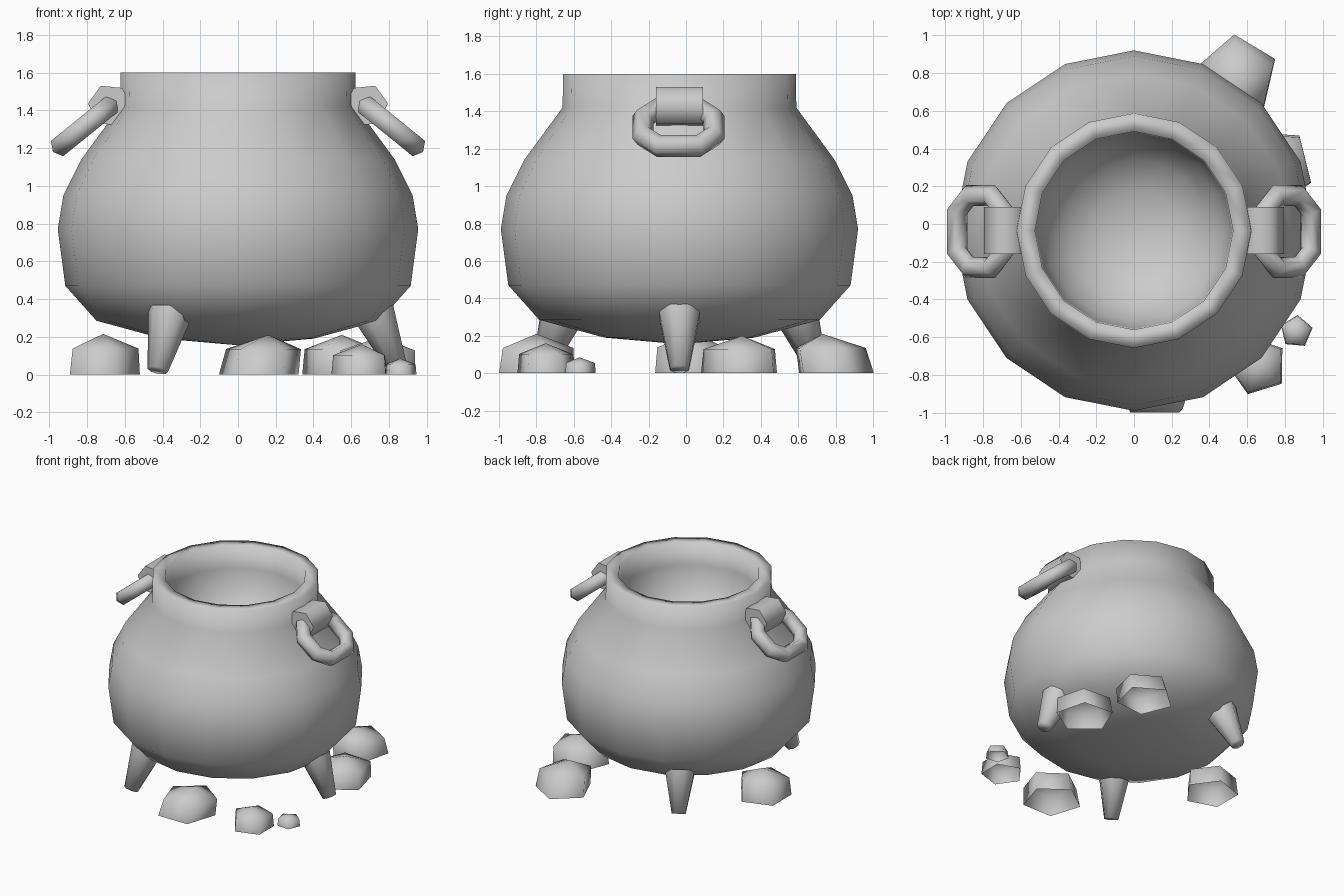
import bpy, bmesh, math
from mathutils import Vector, Matrix

if "Cube" in bpy.data.objects:
    bpy.data.objects.remove(bpy.data.objects["Cube"])

CY = -0.035  # pot axis offset in y


def loft(name, rings, close_ends=True, cyclic=False, angle=50):
    """Skin a list of vertex rings; a one-point ring becomes a pole."""
    bm = bmesh.new()
    vr = [[bm.verts.new(p) for p in r] for r in rings]
    pairs = list(zip(vr, vr[1:]))
    if cyclic:
        pairs.append((vr[-1], vr[0]))
    for a, b in pairs:
        n = max(len(a), len(b))
        for i in range(n):
            j = (i + 1) % n
            if len(a) == 1:
                bm.faces.new((a[0], b[j], b[i]))
            elif len(b) == 1:
                bm.faces.new((a[i], a[j], b[0]))
            else:
                bm.faces.new((a[i], a[j], b[j], b[i]))
    if close_ends and not cyclic:
        for r in (vr[0], vr[-1]):
            if len(r) > 2:
                bm.faces.new(r)
    bmesh.ops.recalc_face_normals(bm, faces=bm.faces[:])
    me = bpy.data.meshes.new(name)
    bm.to_mesh(me)
    bm.free()
    ob = bpy.data.objects.new(name, me)
    bpy.context.collection.objects.link(ob)
    bpy.ops.object.select_all(action='DESELECT')
    ob.select_set(True)
    bpy.context.view_layer.objects.active = ob
    bpy.ops.object.shade_smooth_by_angle(angle=math.radians(angle))
    return ob


def circle(r, z, n, rot=0.0, c=(0, 0)):
    if r == 0:
        return [Vector((c[0], c[1], z))]
    return [Vector((c[0] + r * math.cos(rot + math.tau * i / n),
                    c[1] + r * math.sin(rot + math.tau * i / n), z)) for i in range(n)]


# Pot: outer wall, rim, then the inner bowl
profile = [(0, .155), (.40, .19), (.75, .285), (.915, .47), (.955, .77), (.925, .95),
           (.83, 1.14), (.625, 1.42), (.622, 1.6), (.525, 1.6), (.52, 1.42),
           (.48, 1.26), (.38, 1.12), (.22, 1.03), (0, 1.0)]
loft("pot", [circle(r, z, 16, 0, (0, CY)) for r, z in profile], angle=180)

# Three splayed tapered legs
for k in range(3):
    top, foot = Vector((.72, 0, .325)), Vector((.85, 0, .022))
    q = (foot - top).to_track_quat('Z', 'Y')
    turn = Matrix.Translation((0, CY, 0)) @ Matrix.Rotation(math.tau * k / 3, 4, 'Z')
    rings = [[turn @ (c + q @ p) for p in circle(r, 0, 8, math.pi / 8)]
             for c, r in ((top, .12), (foot, .055))]
    loft(f"leg_{k + 1}", rings, angle=100)

# Handle lugs and hanging links on both sides
hw, hl, cr = .19, .16, .085  # link centreline half width, half length, corner cut
path = []
for sx, sy, a0 in ((1, 1, 0), (-1, 1, 90), (-1, -1, 180), (1, -1, 270)):
    for a, o in ((0, 22.5), (90, 67.5)):
        t, u = math.radians(a0 + a), math.radians(a0 + o)
        path.append((Vector((sx * (hl - cr) + cr * math.cos(t),
                             sy * (hw - cr) + cr * math.sin(t), 0)),
                     Vector((math.cos(u), math.sin(u), 0))))
tilt = Matrix.Translation((.813, -.04, 1.315)) @ Matrix.Rotation(math.radians(39), 4, 'Y')
for side, s in (("right", 1), ("left", -1)):
    flip = Matrix.Diagonal((s, 1, 1, 1))
    link = [[flip @ tilt @ (p + .06 * (out * math.cos(math.tau * i / 6)
                                       + Vector((0, 0, math.sin(math.tau * i / 6)))))
             for i in range(6)] for p, out in path]
    loft(f"{side}_handle_link", link, cyclic=True, angle=75)
    lug = [[flip @ Vector((.68 + .115 * math.cos(math.radians(60 * i + 6)), y,
                           1.425 + .115 * math.sin(math.radians(60 * i + 6))))
            for i in range(6)] for y in (-.16, .09)]
    loft(f"{side}_handle_lug", lug, angle=65)

# Rocks round the base (open underneath): centre, radius, height, turn, top shift
rocks = [(.55, .79, .215, .21, 95, (0, -.06)), (.735, .30, .22, .20, 50, (.02, 0)),
         (.86, -.57, .088, .085, 85, (0, 0)), (.655, -.75, .16, .16, 35, (0, 0)),
         (.11, -.82, .222, .21, 90, (.05, .02)), (-.725, .03, .205, .215, 0, (.01, 0))]
for k, (x, y, r, h, a, (dx, dy)) in enumerate(rocks):
    rot = math.radians(a)
    loft(f"rock_{k + 1}", [circle(r, 0, 5, rot, (x, y)),
                           circle(r * .94, h * .64, 5, rot, (x + dx / 2, y + dy / 2)),
                           circle(0, h, 5, 0, (x + dx, y + dy))],
         close_ends=False, angle=80)
